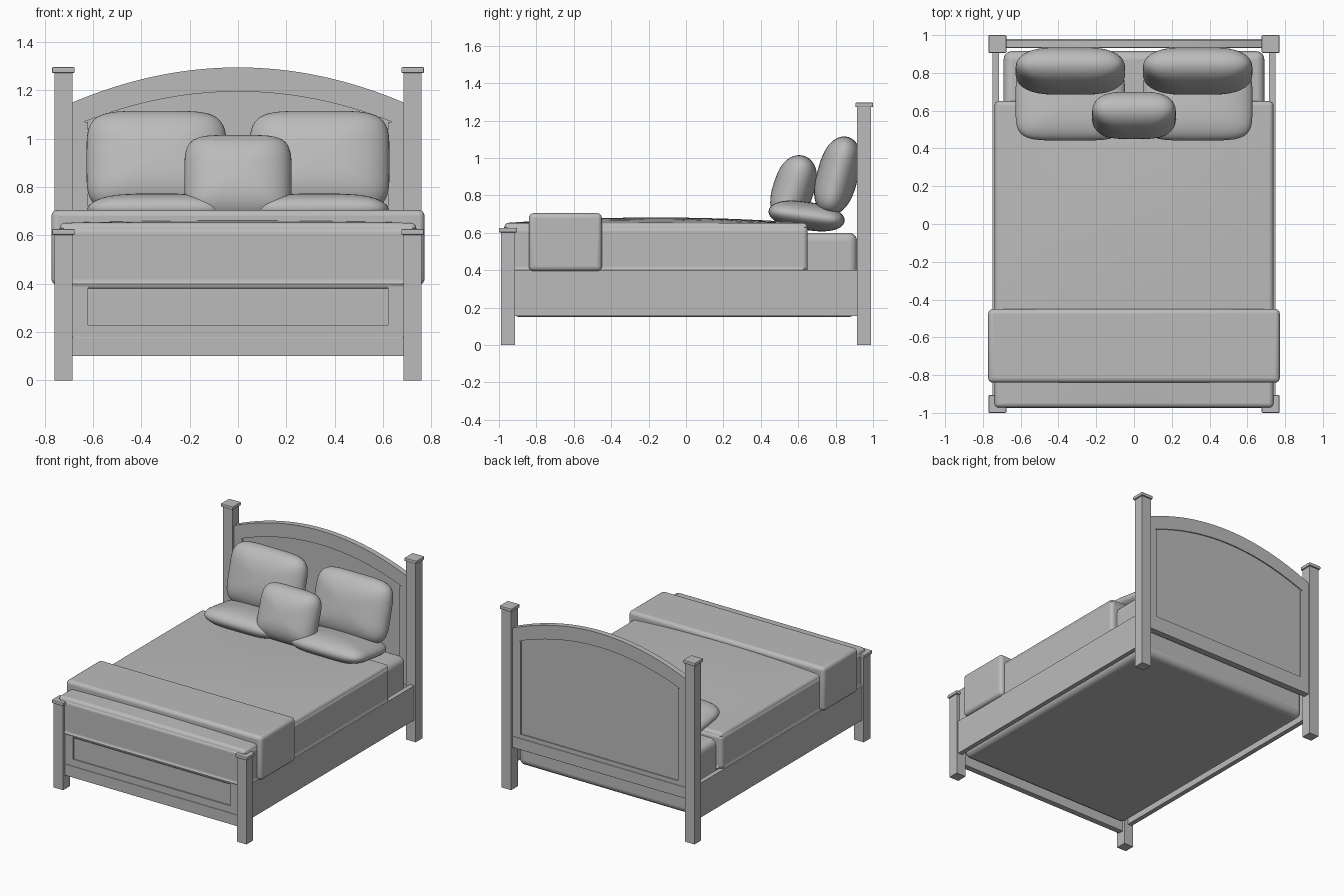
import bpy, bmesh, math
from mathutils import Vector

if "Cube" in bpy.data.objects:
    bpy.data.objects.remove(bpy.data.objects["Cube"])

grey = bpy.data.materials.new("plain grey")
grey.diffuse_color = (0.5, 0.5, 0.5, 1)
grey.use_nodes = True
grey.node_tree.nodes["Principled BSDF"].inputs["Base Color"].default_value = grey.diffuse_color


def finish(name, bm, bevel=0.0, segments=2, smooth=True):
    """Turn a bmesh into a named, optionally bevelled object."""
    bmesh.ops.recalc_face_normals(bm, faces=bm.faces)
    mesh = bpy.data.meshes.new(name)
    bm.to_mesh(mesh)
    bm.free()
    mesh.materials.append(grey)
    ob = bpy.data.objects.new(name, mesh)
    bpy.context.collection.objects.link(ob)
    if smooth:
        bpy.ops.object.select_all(action='DESELECT')
        ob.select_set(True)
        bpy.context.view_layer.objects.active = ob
        bpy.ops.object.shade_smooth_by_angle(angle=math.radians(35))
    if bevel:
        mod = ob.modifiers.new("soft edges", 'BEVEL')
        mod.width = bevel
        mod.segments = segments
        mod.limit_method = 'ANGLE'
        mod.angle_limit = math.radians(40)
        if smooth:
            mesh.polygons.foreach_set("use_smooth", [True] * len(mesh.polygons))
            # keep the bevel evaluated before the smoothing modifier, if any
            ob.modifiers.move(len(ob.modifiers) - 1, 0)
    return ob


def box(name, x, y, z, bevel=0.0, segments=2, crown=0.0, smooth=True):
    """Box from (min, max) ranges; crown swells the top gently."""
    bm = bmesh.new()
    bmesh.ops.create_cube(bm, size=2)
    if crown:
        bmesh.ops.subdivide_edges(bm, edges=bm.edges, cuts=11, use_grid_fill=True)
    for v in bm.verts:
        lift = 0.0
        if crown and v.co.z > 0.99:
            lift = crown * (1 - v.co.x ** 2) * (1 - v.co.y ** 2)
        v.co = Vector([(r[0] + r[1]) / 2 + c * (r[1] - r[0]) / 2
                       for r, c in zip((x, y, z), v.co)])
        v.co.z += lift
    return finish(name, bm, bevel, segments, smooth)


def arched(name, half, y, low, side, centre, steps=32):
    """Board whose top follows an arch; low(x) gives its lower edge."""
    xs = [-half + 2 * half * i / steps for i in range(steps + 1)]
    # cosine blend gives a flat crown and relaxed shoulders
    def top(x):
        t = 1 - (x / 0.685) ** 2
        return side + (centre - side) * t
    bm = bmesh.new()
    rows = [[bm.verts.new((x, yy, zz)) for yy, zz in
             ((y[0], low(x)), (y[1], low(x)), (y[1], top(x)), (y[0], top(x)))]
            for x in xs]
    for a, b in zip(rows, rows[1:]):
        for i in range(4):
            j = (i + 1) % 4
            bm.faces.new((a[i], a[j], b[j], b[i]))
    bm.faces.new(rows[0])
    bm.faces.new(rows[-1][::-1])
    return finish(name, bm)


def framed_board(name, y, bottom, rail_top, side, centre, rail, rail_out):
    """Arched board with a slightly recessed centre panel on both faces."""
    core = (y[0] + 0.008, y[1] - 0.008)
    arched(name + " panel", 0.685, core, lambda x: bottom + 0.01,
           side - 0.01, centre - 0.01)
    inner = lambda x: side - rail + (centre - side) * (1 - (x / 0.685) ** 2)
    arched(name + " arched rail", 0.685, y, inner, side, centre)
    for s, label in ((-1, "left"), (1, "right")):
        box(f"{name} {label} stile", sorted((s * 0.62, s * 0.685)), y,
            (bottom, side - rail + 0.02), smooth=False)
    box(name + " panel rail", (-0.685, 0.685), y, (bottom, rail_top), smooth=False)
    box(name + " bottom rail", (-0.685, 0.685),
        (y[0] - rail_out, y[1] + rail_out),
        (bottom, bottom + 0.08), 0.003, smooth=False)


def pillow(name, loc, size, tilt):
    """Rounded rectangular cushion; size is half width, height, thickness."""
    bm = bmesh.new()
    bmesh.ops.create_uvsphere(bm, u_segments=64, v_segments=24, radius=1)
    power = lambda c, e: math.copysign(abs(c) ** e, c)
    for v in bm.verts:
        r = math.hypot(v.co.x, v.co.y)
        t = math.atan2(v.co.y, v.co.x)
        ring = r ** 0.75
        v.co = (size[0] * ring * power(math.cos(t), 0.42),
                size[1] * ring * power(math.sin(t), 0.42),
                size[2] * v.co.z)
    ob = finish(name, bm)
    ob.data.polygons.foreach_set("use_smooth", [True] * len(ob.data.polygons))
    ob.location = loc
    ob.rotation_euler.x = math.radians(tilt)


# Posts with caps, and side rails
for s, side in ((-1, "left"), (1, "right")):
    px = sorted((s * 0.685, s * 0.76))
    cx = sorted((s * 0.676, s * 0.77))
    box(f"{side} head post", px, (0.915, 0.99), (0, 1.275), smooth=False)
    box(f"{side} head post cap", cx, (0.906, 1.0), (1.272, 1.296), 0.005, smooth=False)
    box(f"{side} foot post", px, (-0.99, -0.915), (0, 0.61), smooth=False)
    box(f"{side} foot post cap", cx, (-1.0, -0.906), (0.602, 0.626), 0.005, smooth=False)
    box(f"{side} side rail", sorted((s * 0.715, s * 0.748)), (-0.92, 0.92),
        (0.155, 0.4), smooth=False)

# Headboard and footboard
framed_board("headboard", (0.935, 0.975), 0.30, 0.41, 1.15, 1.295, 0.1, 0.004)
framed_board("footboard", (-0.97, -0.935), 0.10, 0.23, 0.55, 0.607, 0.08, 0.004)

# Mattress and bedding
box("mattress", (-0.69, 0.69), (-0.935, 0.915), (0.15, 0.6), 0.045, 5)
box("duvet", (-0.738, 0.738), (-0.972, 0.65), (0.375, 0.652), 0.035, 5, crown=0.03)
box("folded throw", (-0.772, 0.772), (-0.84, -0.45), (0.395, 0.705), 0.025, 4)

# Pillows
for s, side in ((-1, "left"), (1, "right")):
    pillow(f"{side} upright pillow", (s * 0.337, 0.81, 0.905), (0.29, 0.215, 0.11), 75)
    pillow(f"{side} flat pillow", (s * 0.337, 0.645, 0.69), (0.29, 0.205, 0.075), -8)
pillow("small cushion", (0, 0.575, 0.835), (0.222, 0.185, 0.11), 72)
